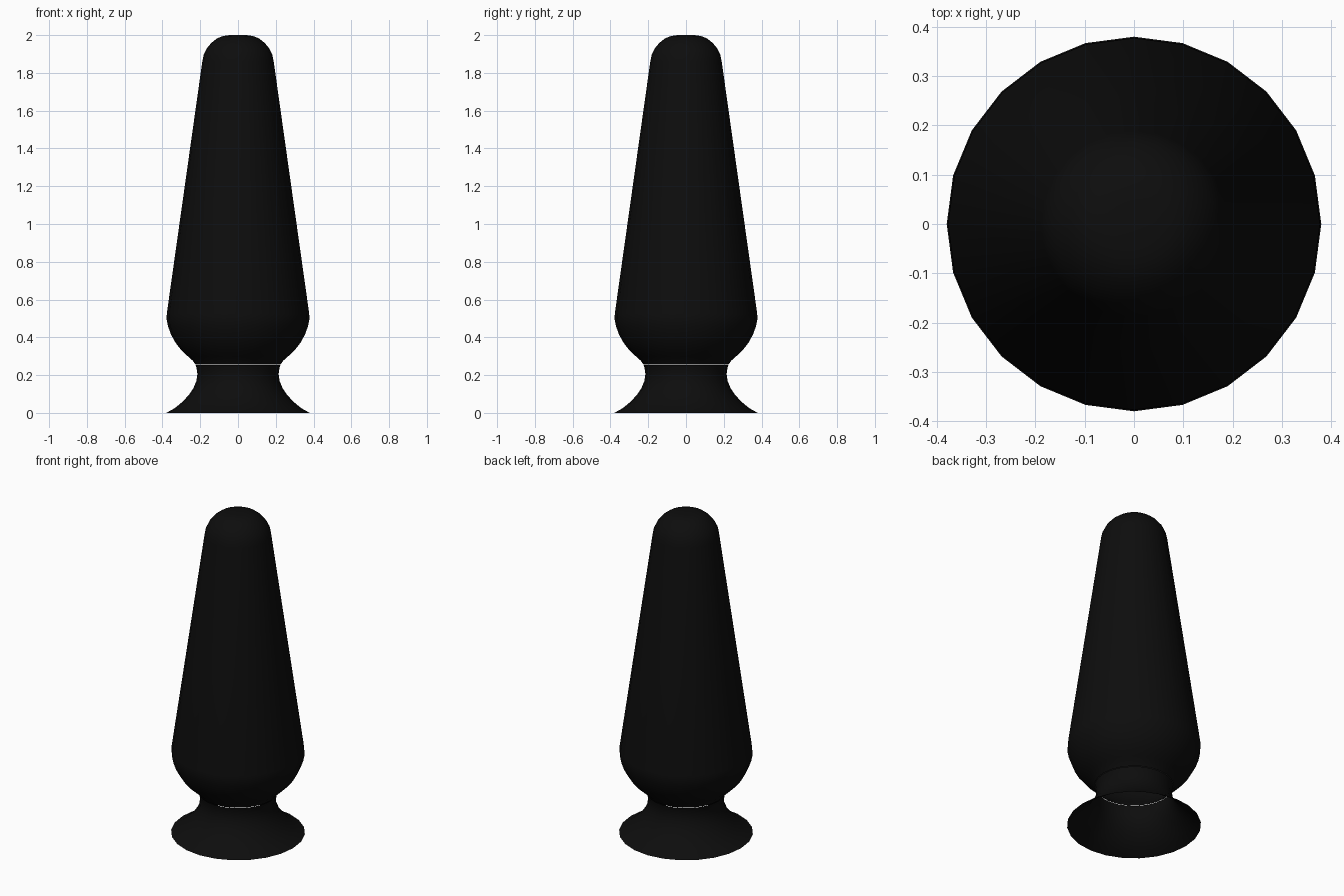
import bpy, bmesh
from math import sin, cos, tau

if "Cube" in bpy.data.objects:
    bpy.data.objects.remove(bpy.data.objects["Cube"])

SIDES = 24

black = bpy.data.materials.new("black_rubber")
black.diffuse_color = (0.004, 0.004, 0.004, 1)
black.use_nodes = True
black.node_tree.nodes["Principled BSDF"].inputs["Base Color"].default_value = black.diffuse_color


def lathe(name, profile):
    """Revolve (radius, height) points around z; zero radius makes a pole."""
    bm = bmesh.new()
    rings = []
    for r, z in profile:
        n = SIDES if r > 0 else 1
        rings.append([bm.verts.new((r * cos(tau * i / SIDES), r * sin(tau * i / SIDES), z))
                      for i in range(n)])
    for low, high in zip(rings, rings[1:]):
        for i in range(SIDES):
            j = (i + 1) % SIDES
            if len(high) == 1:
                bm.faces.new((low[i], low[j], high[0]))
            else:
                bm.faces.new((low[i], low[j], high[j], high[i]))
    for f in bm.faces:
        f.smooth = True
    mesh = bpy.data.meshes.new(name)
    bm.to_mesh(mesh)
    bm.free()
    mesh.materials.append(black)
    obj = bpy.data.objects.new(name, mesh)
    bpy.context.collection.objects.link(obj)
    return obj


# flared foot, open underneath
lathe("flared_foot", [
    (0.38, 0.0), (0.335, 0.025), (0.295, 0.058), (0.26, 0.095), (0.235, 0.133),
    (0.22, 0.17), (0.215, 0.205), (0.219, 0.235), (0.224, 0.253)])

# tapered body with rounded shoulder and tip, separated by a hairline seam
lathe("tapered_body", [
    (0.225, 0.256), (0.24, 0.277), (0.265, 0.299), (0.30, 0.332), (0.33, 0.37),
    (0.355, 0.415), (0.371, 0.46), (0.378, 0.495), (0.377, 0.525),
    (0.189, 1.86), (0.182, 1.895), (0.165, 1.93), (0.14, 1.96), (0.11, 1.983),
    (0.08, 1.995), (0.045, 2.0), (0.0, 2.0)])
